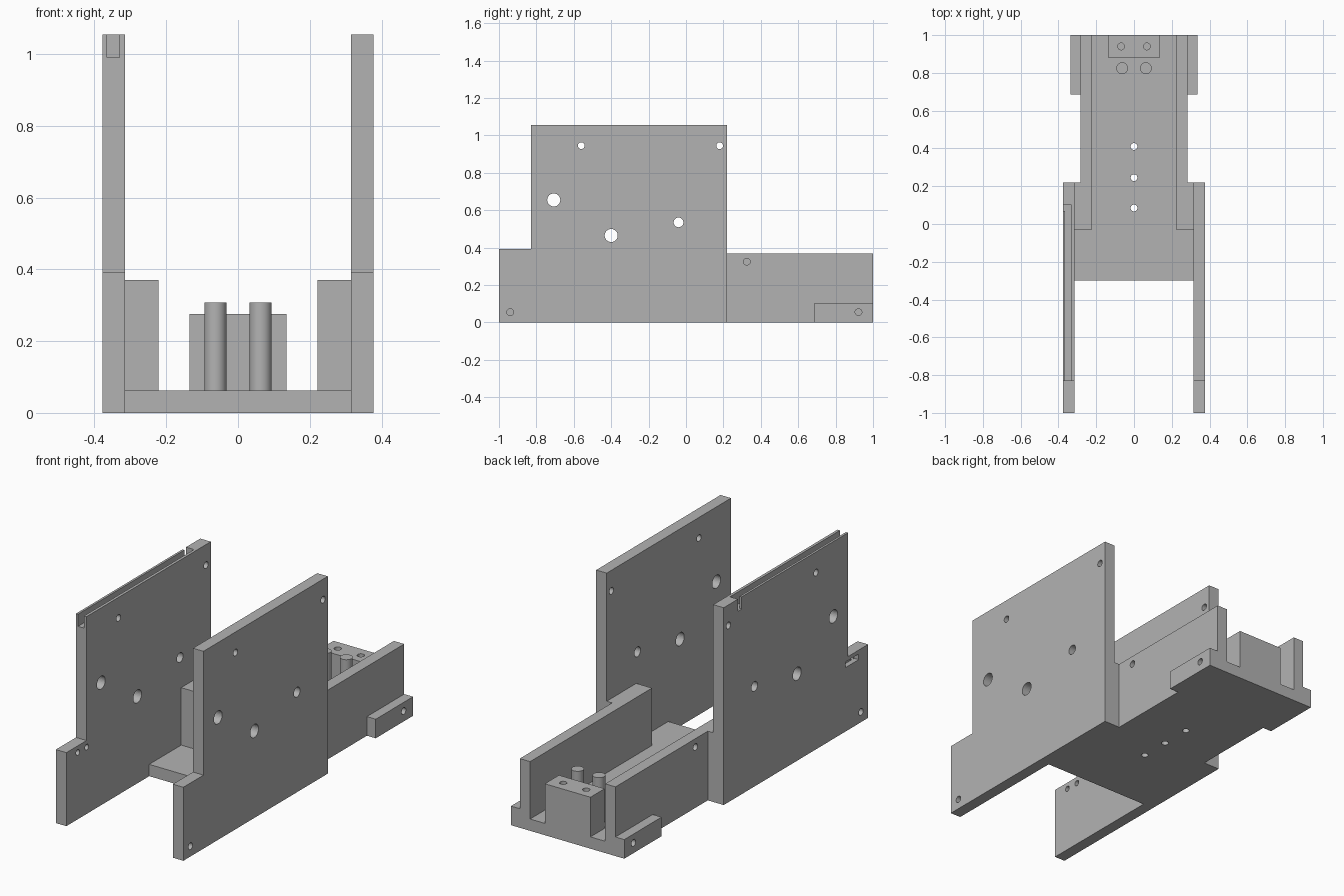
import bpy, bmesh
from mathutils import Matrix, Vector

if "Cube" in bpy.data.objects:
    bpy.data.objects.remove(bpy.data.objects["Cube"])

grey = bpy.data.materials.new("plain grey")
grey.use_nodes = True
colour = (0.45, 0.45, 0.45, 1)
grey.diffuse_color = colour
grey.node_tree.nodes["Principled BSDF"].inputs["Base Color"].default_value = colour


def finish(name, bm):
    bmesh.ops.recalc_face_normals(bm, faces=bm.faces)
    mesh = bpy.data.meshes.new(name)
    bm.to_mesh(mesh)
    bm.free()
    mesh.materials.append(grey)
    ob = bpy.data.objects.new(name, mesh)
    bpy.context.scene.collection.objects.link(ob)
    return ob


def prism(name, outline, low, high, axis="Z"):
    """Extrude an outline along Z (points are x, y) or X (points are y, z)."""
    bm = bmesh.new()
    place = (lambda a, b: (a, b, low)) if axis == "Z" else (lambda a, b: (low, a, b))
    face = bm.faces.new([bm.verts.new(place(a, b)) for a, b in outline])
    moved = bmesh.ops.extrude_face_region(bm, geom=[face])["geom"]
    step = Vector((0, 0, high - low) if axis == "Z" else (high - low, 0, 0))
    bmesh.ops.translate(bm, vec=step, verts=[v for v in moved if isinstance(v, bmesh.types.BMVert)])
    return finish(name, bm)


def box(name, x, y, z):
    return prism(name, [(x[0], y[0]), (x[1], y[0]), (x[1], y[1]), (x[0], y[1])], *z)


def rod(name, centre, radius, length, axis="X"):
    bm = bmesh.new()
    turn = Matrix.Rotation(1.5707963, 4, "Y") if axis == "X" else Matrix()
    bmesh.ops.create_cone(bm, cap_ends=True, segments=32, radius1=radius, radius2=radius,
                          depth=length, matrix=Matrix.Translation(centre) @ turn)
    return finish(name, bm)


def cut(ob, cutters):
    for cutter in cutters:
        mod = ob.modifiers.new("cut", "BOOLEAN")
        mod.operation = "DIFFERENCE"
        mod.solver = "EXACT"
        mod.object = cutter
        cutter.hide_render = True
        cutter.hide_viewport = True
        cutter.display_type = "WIRE"


SMALL = 0.018
INNER, OUTER = 0.315, 0.377

# Floor plate with three through holes on the centre line
half = [(INNER, -0.3), (INNER, 0.22), (0.283, 0.22), (0.283, 1)]
floor = prism("floor_plate", half + [(-x, y) for x, y in reversed(half)], 0, 0.063)
cut(floor, [rod("floor_hole_cutter", (0, y, 0.03), SMALL, 0.2, "Z") for y in (0.085, 0.245, 0.41)])

# Through holes shared by both side plates: y, z, radius
plate_holes = [(-0.56, 0.945, SMALL), (0.18, 0.945, SMALL), (-0.707, 0.655, 0.035),
               (-0.4, 0.465, 0.035), (-0.04, 0.535, 0.026)]
through = [rod("plate_hole_cutter", (0, y, z), r, 1) for y, z, r in plate_holes]

profile = [(-1, 0), (0.22, 0), (0.22, 1.055), (-0.83, 1.055), (-0.83, 0.393), (-1, 0.393)]
wall_outline = [(0.222, -0.03), (INNER, -0.03), (INNER, 0.22), (0.283, 0.22), (0.283, 1), (0.222, 1)]

for s, side in ((1, "left"), (-1, "right")):
    # Tall side plate with a blind hole low at the front
    plate = prism(side + "_side_plate", profile, s * INNER, s * OUTER, "X")
    cut(plate, through + [rod("blind_hole_cutter", (s * OUTER, -0.94, 0.055), SMALL, 0.09)])

    if s < 0:
        # Cable groove along the top, with a side exit at its back end
        groove = [(-0.365, -0.9), (-0.33, -0.9), (-0.33, 0.1), (-0.42, 0.1), (-0.42, 0.068), (-0.365, 0.068)]
        cuts = [prism("groove_cutter", groove, 0.99, 1.2)]
        # Short outer recess joining two small holes
        cuts.append(box("recess_cutter", (-0.42, -0.35), (-0.92, -0.81), (0.342, 0.372)))
        cuts += [rod("recess_hole_cutter", (-0.34, y, 0.357), 0.015, 0.1) for y in (-0.903, -0.828)]
        cut(plate, cuts)

    # Rear channel wall, thicker where it meets the side plate
    wall = prism(side + "_channel_wall", [(s * x, y) for x, y in wall_outline], 0.063, 0.37)
    cut(wall, [rod("wall_hole_cutter", (s * 0.283, 0.325, 0.325), SMALL, 0.08)])

    # Low mounting ear at the back
    ear = box(side + "_mounting_ear", (s * 0.283, s * 0.335), (0.685, 1), (0, 0.102))
    cut(ear, [rod("ear_hole_cutter", (s * 0.335, 0.922, 0.055), SMALL, 0.08)])

    # Upright pin in front of the rear block
    pin = rod(side + "_pin", (s * 0.063, 0.825, 0.1805), 0.031, 0.255, "Z")
    for face in pin.data.polygons:
        face.use_smooth = abs(face.normal.z) < 0.5
    for edge in pin.data.edges:
        a, b = (pin.data.vertices[i].co.z for i in edge.vertices)
        edge.use_edge_sharp = abs(a - b) < 0.01

# Rear block with two holes in its top
block = box("rear_block", (-0.135, 0.135), (0.88, 1), (0.063, 0.275))
cut(block, [rod("block_hole_cutter", (x, 0.94, 0.275), SMALL, 0.2, "Z") for x in (-0.068, 0.068)])
